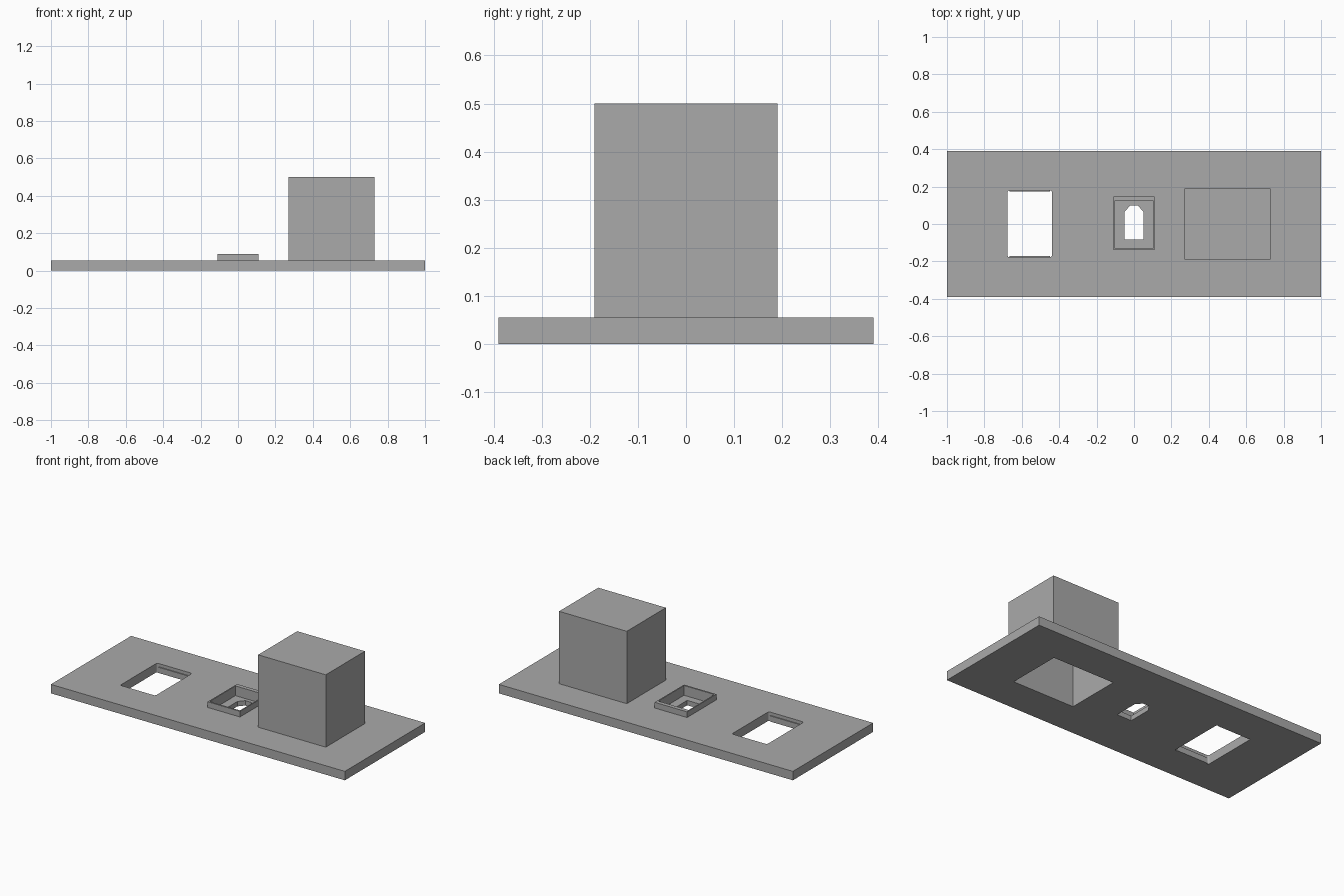
import bpy
import bmesh
import math

cube = bpy.data.objects.get("Cube")
if cube:
    bpy.data.objects.remove(cube, do_unlink=True)

grey = bpy.data.materials.new("plain_grey")
grey.use_nodes = True
grey.diffuse_color = (0.4, 0.4, 0.4, 1)
grey.node_tree.nodes["Principled BSDF"].inputs["Base Color"].default_value = (0.4, 0.4, 0.4, 1)

PLATE_TOP = 0.055


def prism(name, outline, z0, z1):
    """Extrude a flat xy outline from z0 up to z1."""
    bm = bmesh.new()
    face = bm.faces.new([bm.verts.new((x, y, z0)) for x, y in outline])
    up = bmesh.ops.extrude_face_region(bm, geom=[face])["geom"]
    for v in up:
        if isinstance(v, bmesh.types.BMVert):
            v.co.z = z1
    bmesh.ops.recalc_face_normals(bm, faces=bm.faces)
    mesh = bpy.data.meshes.new(name)
    bm.to_mesh(mesh)
    bm.free()
    mesh.materials.append(grey)
    obj = bpy.data.objects.new(name, mesh)
    bpy.context.collection.objects.link(obj)
    return obj


def rect(x0, x1, y0, y1):
    return [(x0, y0), (x1, y0), (x1, y1), (x0, y1)]


def rounded_rect(x0, x1, y0, y1, r, steps=4):
    corners = [(x1 - r, y1 - r), (x0 + r, y1 - r), (x0 + r, y0 + r), (x1 - r, y0 + r)]
    pts = []
    for i, (cx, cy) in enumerate(corners):
        for s in range(steps + 1):
            a = math.pi / 2 * (i + s / steps)
            pts.append((cx + r * math.cos(a), cy + r * math.sin(a)))
    return pts


def cut(target, *cutters):
    bpy.context.view_layer.objects.active = target
    for cutter in cutters:
        cutter.hide_render = True
        mod = target.modifiers.new("cut", 'BOOLEAN')
        mod.operation = 'DIFFERENCE'
        mod.solver = 'EXACT'
        mod.object = cutter
        bpy.ops.object.modifier_apply(modifier=mod.name)


# Main parts
plate = prism("base_plate", rect(-1, 1, -0.39, 0.39), 0, PLATE_TOP)
housing = prism("box_housing", rect(0.27, 0.73, -0.19, 0.19), PLATE_TOP, 0.5)
frame = prism("socket_frame", rect(-0.11, 0.11, -0.138, 0.147), PLATE_TOP, 0.09)

# Openings: hollow housing, square pocket, arched hole, rounded window
hollow = prism("hollow_cutter", rect(0.29, 0.71, -0.17, 0.17), -0.1, 0.48)
pocket = prism("pocket_cutter", rect(-0.103, 0.103, -0.128, 0.122), 0.03, 0.2)
arch = prism("arch_cutter", [(-0.05, -0.083), (0.05, -0.083), (0.05, 0.065),
                             (0.02, 0.1), (-0.02, 0.1), (-0.05, 0.065)], -0.1, 0.2)
window = prism("window_cutter", rounded_rect(-0.677, -0.438, -0.178, 0.18, 0.012), -0.1, 0.2)

cut(plate, hollow, pocket, arch, window)
cut(housing, hollow)
cut(frame, pocket)

# Narrow ledges on the two short ends of the window
for name, y0, y1 in (("front_window_ledge", -0.178, -0.172), ("back_window_ledge", 0.174, 0.18)):
    prism(name, rect(-0.665, -0.45, y0, y1), 0, 0.035)

for cutter in (hollow, pocket, arch, window):
    bpy.data.objects.remove(cutter, do_unlink=True)
